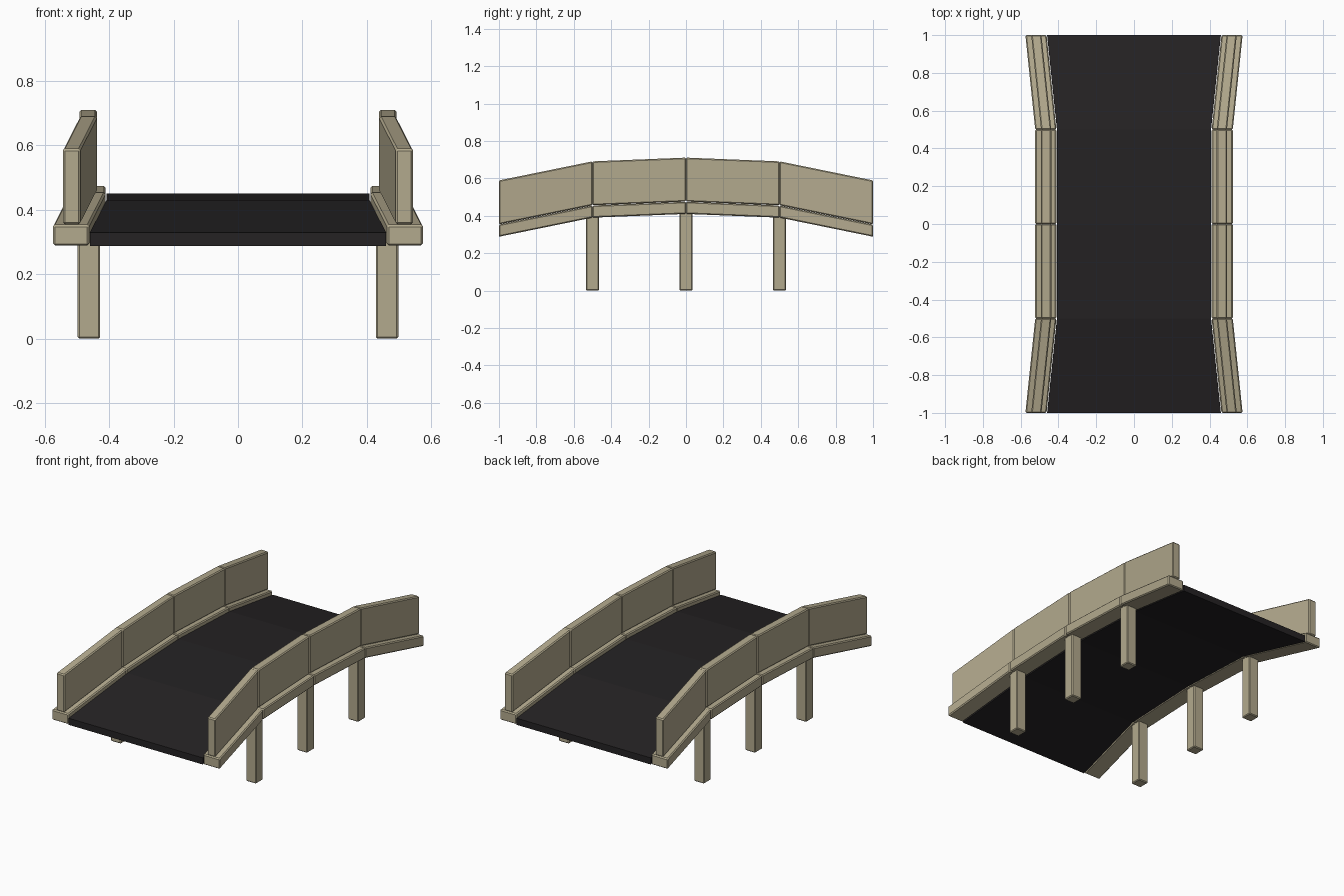
import bpy, bmesh

if "Cube" in bpy.data.objects:
    bpy.data.objects.remove(bpy.data.objects["Cube"])

# Bridge stations: y, sideways shift of the edge, height of the underside
STATIONS = [(-1, 0.052, 0.288), (-0.5, 0, 0.39), (0, 0, 0.41),
            (0.5, 0, 0.39), (1, 0.052, 0.288)]


def material(name, color):
    m = bpy.data.materials.new(name)
    m.diffuse_color = (*color, 1)
    m.use_nodes = True
    m.node_tree.nodes["Principled BSDF"].inputs["Base Color"].default_value = m.diffuse_color
    return m


stone = material("stone", (0.45, 0.40, 0.27))
asphalt = material("asphalt", (0.018, 0.016, 0.017))


def loft(name, sections, mat, bevel=0.0):
    """Skin rectangular sections (y, x0, x1, z0, z1) into a closed solid."""
    bm = bmesh.new()
    rings = [[bm.verts.new(p) for p in ((x0, y, z0), (x1, y, z0), (x1, y, z1), (x0, y, z1))]
             for y, x0, x1, z0, z1 in sections]
    for a, b in zip(rings, rings[1:]):
        for i in range(4):
            j = (i + 1) % 4
            bm.faces.new((a[i], a[j], b[j], b[i]))
    bm.faces.new(rings[0])
    bm.faces.new(rings[-1])
    bmesh.ops.recalc_face_normals(bm, faces=bm.faces)
    if bevel:
        bmesh.ops.bevel(bm, geom=bm.edges[:], offset=bevel, segments=1,
                        affect='EDGES', profile=0.5)
    me = bpy.data.meshes.new(name)
    bm.to_mesh(me)
    bm.free()
    me.materials.append(mat)
    ob = bpy.data.objects.new(name, me)
    bpy.context.collection.objects.link(ob)
    return ob


def mirror_x(ob):
    ob.modifiers.new("mirror", 'MIRROR').use_axis[0] = True


# Road deck following the arch
loft("road_deck", [(y, -0.408 - s, 0.408 + s, z, z + 0.041) for y, s, z in STATIONS], asphalt)

# Curb and parapet blocks, one pair per span
for n, (a, b) in enumerate(zip(STATIONS, STATIONS[1:]), 1):
    for name, x0, x1, lo, hi in (("curb", 0.411, 0.523, 0.0, 0.065),
                                 ("parapet", 0.438, 0.492, 0.066, 0.301)):
        mirror_x(loft(f"{name}_{n}", [(y, x0 + s, x1 + s, z + lo, z + hi)
                                      for y, s, z in (a, b)], stone, 0.006))

# Support posts
for n, y in enumerate((-0.5, 0, 0.5), 1):
    top = 0.42 if y == 0 else 0.40
    mirror_x(loft(f"post_{n}", [(y - 0.035, 0.428, 0.498, 0, top),
                                (y + 0.035, 0.428, 0.498, 0, top)], stone, 0.005))
